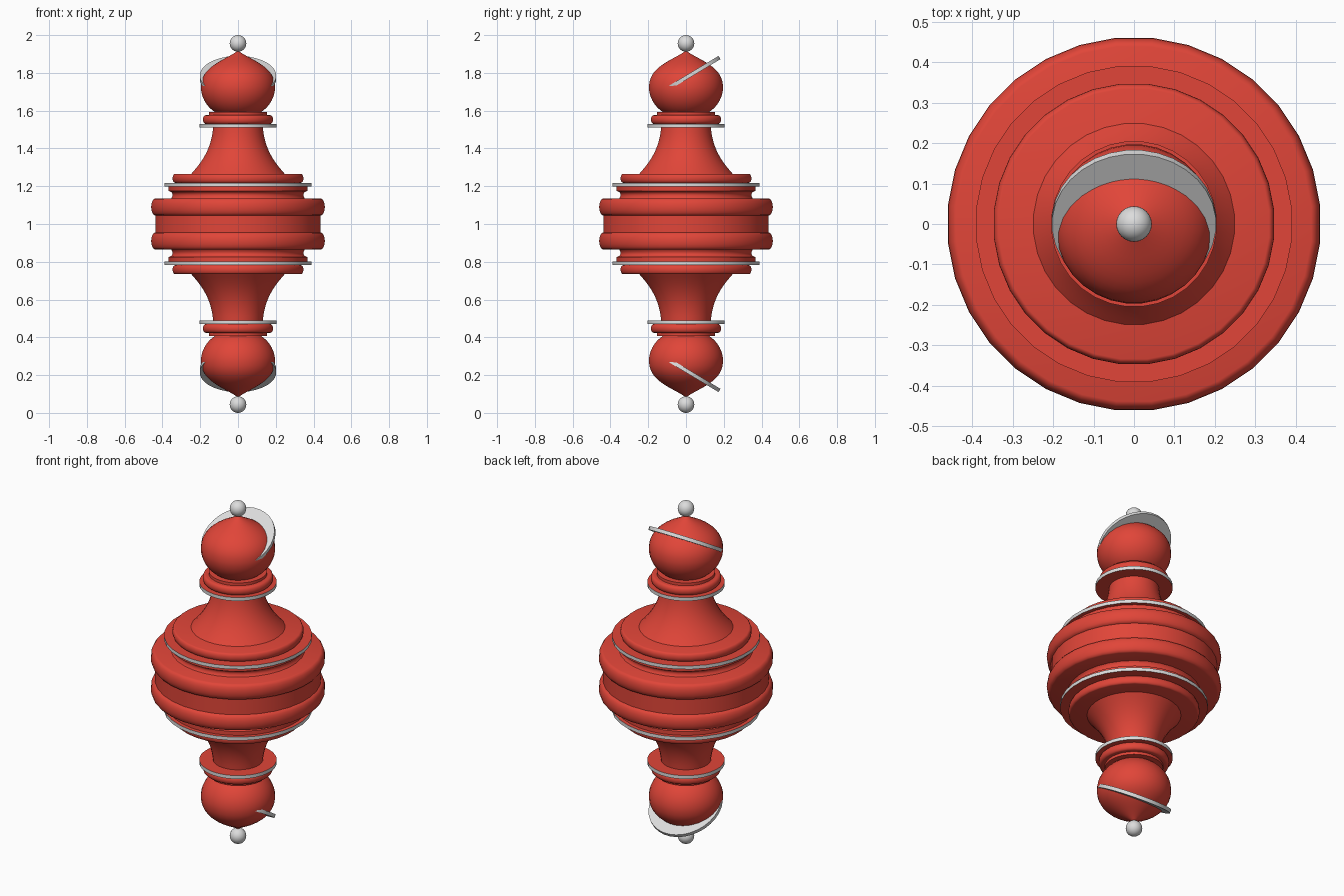
import bpy, bmesh, math
from mathutils import Matrix

if "Cube" in bpy.data.objects:
    bpy.data.objects.remove(bpy.data.objects["Cube"])

SEGMENTS = 32
MIDDLE = 1.0


def material(name, colour):
    m = bpy.data.materials.new(name)
    m.use_nodes = True
    m.diffuse_color = colour
    m.node_tree.nodes["Principled BSDF"].inputs["Base Color"].default_value = colour
    return m


RED = material("red", (0.75, 0.06, 0.04, 1))
SILVER = material("silver", (0.72, 0.72, 0.72, 1))


def finish(name, bm, *materials):
    bmesh.ops.recalc_face_normals(bm, faces=bm.faces)
    mesh = bpy.data.meshes.new(name)
    bm.to_mesh(mesh)
    bm.free()
    for m in materials:
        mesh.materials.append(m)
    ob = bpy.data.objects.new(name, mesh)
    bpy.context.collection.objects.link(ob)
    bpy.ops.object.select_all(action='DESELECT')
    ob.select_set(True)
    bpy.context.view_layer.objects.active = ob
    bpy.ops.object.shade_smooth_by_angle(angle=math.radians(32))
    return ob


def bead(low, high, inner, outer, steps=8):
    """Rounded edge from low to high, bulging from inner to outer radius."""
    mid, half = (low + high) / 2, (high - low) / 2
    angles = [math.pi * (i / steps - 0.5) for i in range(steps + 1)]
    return [(inner + (outer - inner) * math.cos(a), mid + half * math.sin(a)) for a in angles]


def curve(p0, p1, p2, p3, steps=12):
    """Cubic Bezier profile through four control points."""
    out = []
    for i in range(steps + 1):
        t = i / steps
        w = ((1 - t) ** 3, 3 * t * (1 - t) ** 2, 3 * t * t * (1 - t), t ** 3)
        out.append(tuple(sum(k * p[n] for k, p in zip(w, (p0, p1, p2, p3))) for n in (0, 1)))
    return out


def lathe(name, profile, side=1):
    """Turn a (radius, height from middle) profile, closed at the axis."""
    bm = bmesh.new()
    points = [(0, profile[0][1])] + profile + [(0, profile[-1][1])]
    turn = Matrix.Rotation(math.pi / SEGMENTS, 3, 'Z')
    verts = [bm.verts.new(turn @ Matrix.Identity(3).col[0] * r) for r, h in points]
    for v, (r, h) in zip(verts, points):
        v.co.z = MIDDLE + side * h
    edges = [bm.edges.new(pair) for pair in zip(verts, verts[1:])]
    bmesh.ops.spin(bm, geom=verts + edges, cent=(0, 0, 0), axis=(0, 0, 1),
                   angle=2 * math.pi, steps=SEGMENTS, use_merge=True)
    bmesh.ops.remove_doubles(bm, verts=bm.verts, dist=0.0002)
    return finish(name, bm, RED)


def disc(name, radius, height, thickness, y=0, tilt=0, red_caps=False):
    """Thin disc; its flat faces can be red while the rim stays silver."""
    bm = bmesh.new()
    bmesh.ops.create_cone(bm, cap_ends=True, segments=SEGMENTS, radius1=radius,
                          radius2=radius, depth=thickness)
    bm.normal_update()
    for f in bm.faces:
        f.material_index = int(red_caps and abs(f.normal.z) > 0.5)
    place = (Matrix.Translation((0, y, height)) @ Matrix.Rotation(tilt, 4, 'X')
             @ Matrix.Rotation(math.pi / SEGMENTS, 4, 'Z'))
    bmesh.ops.transform(bm, matrix=place, verts=bm.verts)
    return finish(name, bm, SILVER, RED)


# Central barrel with a rounded hoop at each end
hoop = bead(0.045, 0.135, 0.44, 0.462)
barrel = [(r, -h) for r, h in reversed(hoop)] + hoop
lathe("barrel", barrel)

# Everything else repeats above and below the middle
for label, side in (("upper", 1), ("lower", -1)):
    # Cove between barrel and wide ring
    lathe(label + "_cove", curve((0.36, 0.13), (0.34, 0.15), (0.345, 0.17), (0.37, 0.175))
          + [(0.37, 0.2)], side)
    disc(label + "_wide_ring", 0.392, MIDDLE + side * 0.208, 0.02, red_caps=True)
    lathe(label + "_shoulder", bead(0.218, 0.265, 0.335, 0.348), side)

    # Flared neck
    lathe(label + "_neck", curve((0.25, 0.264), (0.19, 0.33), (0.14, 0.4), (0.132, 0.515)), side)
    disc(label + "_narrow_ring", 0.205, MIDDLE + side * 0.52, 0.02, red_caps=True)
    lathe(label + "_collar", bead(0.53, 0.576, 0.172, 0.187)
          + [(0.155, 0.576), (0.155, 0.592)], side)

    # Onion bulb, pointed at the far end
    bulb = curve((0.115, 0.588), (0.155, 0.61), (0.197, 0.66), (0.197, 0.725))
    bulb += curve((0.197, 0.725), (0.197, 0.835), (0.075, 0.865), (0.002, 0.916))[1:]
    lathe(label + "_bulb", bulb, side)

    # Tilted blade cutting through the bulb
    disc(label + "_blade", 0.203, MIDDLE + side * 0.777, 0.02, y=0.004,
         tilt=side * math.radians(31))

    # End ball
    bm = bmesh.new()
    bmesh.ops.create_uvsphere(bm, u_segments=24, v_segments=16, radius=0.044)
    bmesh.ops.translate(bm, verts=bm.verts, vec=(0, 0, MIDDLE + side * 0.956))
    finish(label + "_ball", bm, SILVER)
